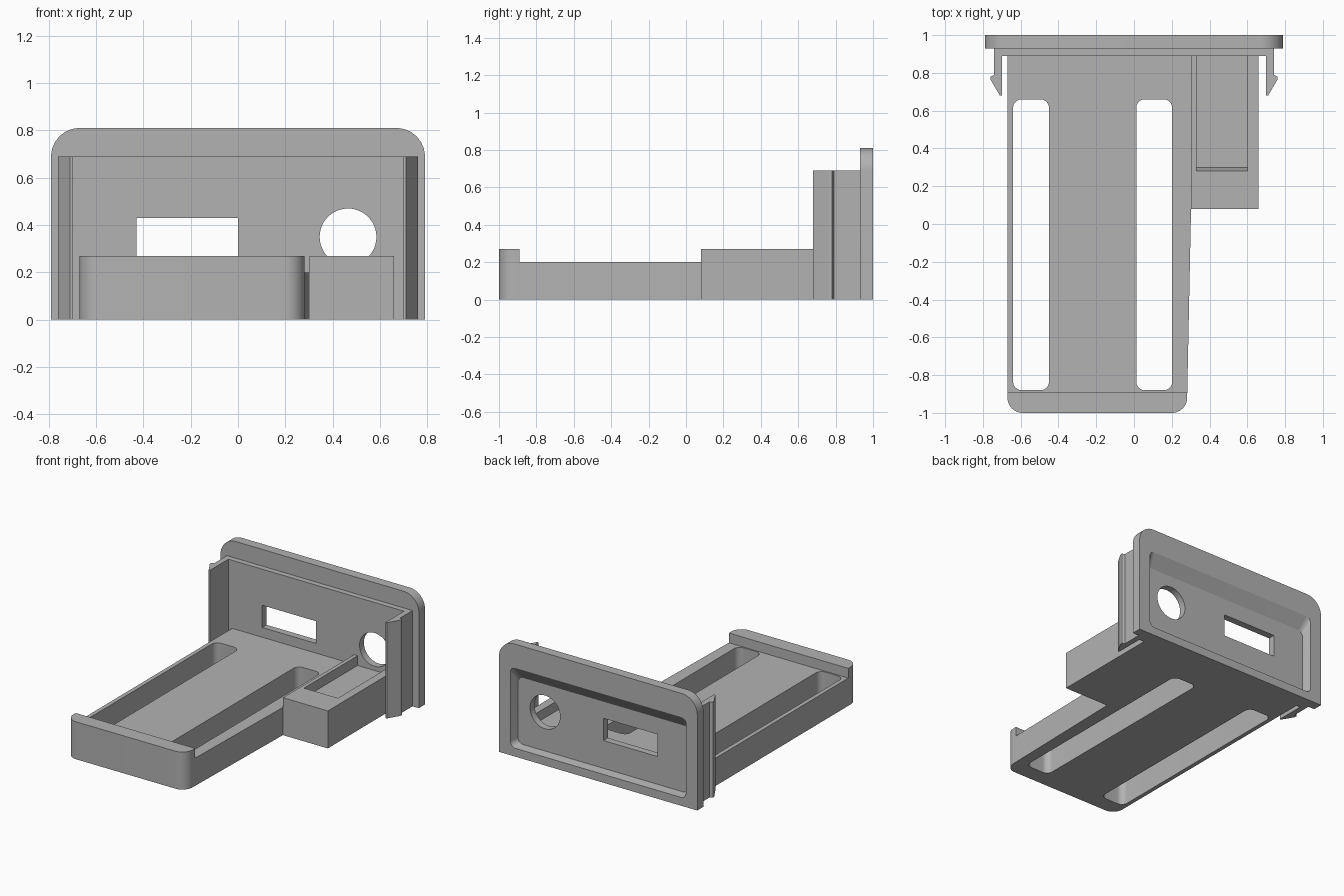
import bpy, bmesh, math
from mathutils import Vector

cube = bpy.data.objects.get("Cube")
if cube:
    bpy.data.objects.remove(cube, do_unlink=True)

grey = bpy.data.materials.new("plain grey")
grey.use_nodes = True
COLOUR = (0.45, 0.45, 0.45, 1)
grey.diffuse_color = COLOUR
grey.node_tree.nodes["Principled BSDF"].inputs["Base Color"].default_value = COLOUR


def outline(corners, steps=8):
    """Corners are (u, v) or (u, v, radius); a radius rounds the corner."""
    pts = []
    for i, c in enumerate(corners):
        p = Vector(c[:2])
        if len(c) < 3:
            pts.append(p)
            continue
        a = (Vector(corners[i - 1][:2]) - p).normalized()
        b = (Vector(corners[(i + 1) % len(corners)][:2]) - p).normalized()
        half = a.angle(b) / 2
        centre = p + (a + b).normalized() * c[2] / math.sin(half)
        start = p + a * c[2] / math.tan(half) - centre
        end = p + b * c[2] / math.tan(half) - centre
        for k in range(steps + 1):
            t = k / steps
            pts.append(centre + start.lerp(end, t).normalized() * c[2])
    return pts


def rect(u0, u1, v0, v1, r=None):
    ring = [(u0, v0), (u1, v0), (u1, v1), (u0, v1)]
    return [c + (r,) for c in ring] if r else ring


def solid(name, corners, lo, hi, axis="z", far=None):
    """Join an outline at lo to one at hi along the axis."""
    def place(p, d):
        return (p.x, p.y, d) if axis == "z" else (p.x, d, p.y)
    bm = bmesh.new()
    near_ring = [bm.verts.new(place(p, lo)) for p in outline(corners)]
    far_ring = [bm.verts.new(place(p, hi)) for p in outline(far or corners)]
    bm.faces.new(near_ring)
    bm.faces.new(far_ring[::-1])
    n = len(near_ring)
    for i in range(n):
        j = (i + 1) % n
        bm.faces.new((near_ring[i], far_ring[i], far_ring[j], near_ring[j]))
    bmesh.ops.recalc_face_normals(bm, faces=bm.faces)
    mesh = bpy.data.meshes.new(name)
    bm.to_mesh(mesh)
    bm.free()
    mesh.materials.append(grey)
    ob = bpy.data.objects.new(name, mesh)
    bpy.context.collection.objects.link(ob)
    return ob


def activate(ob):
    bpy.ops.object.select_all(action="DESELECT")
    ob.select_set(True)
    bpy.context.view_layer.objects.active = ob


def cut(ob, *cutters):
    activate(ob)
    for c in cutters:
        c.hide_render = True
        mod = ob.modifiers.new("cut", "BOOLEAN")
        mod.operation = "DIFFERENCE"
        mod.solver = "EXACT"
        mod.object = c
        bpy.ops.object.modifier_apply(modifier=mod.name)


parts = []

# Face panel: rounded flange and the smaller plate in front of it
flange = solid("panel_flange", [(-.79, 0), (.79, 0), (.79, .81, .12), (-.79, .81, .12)],
               .93, 1, "y")
plate = solid("panel_plate", rect(-.74, .74, 0, .69), .89, .93, "y")

# Openings and the sloped recess in the back of the flange
window = solid("window_cutter", rect(-.43, 0, .27, .43), .8, 1.1, "y")
circle = [(.465 + .12 * math.cos(a), .35 + .12 * math.sin(a))
          for a in (math.tau * i / 48 for i in range(48))]
port = solid("port_cutter", circle, .8, 1.1, "y")
recess = solid("recess_cutter", rect(-.68, .68, .07, .55, .04), .94, 1.001, "y",
               far=rect(-.70, .70, .06, .64, .04))
cut(flange, recess, window, port)
cut(plate, window, port)
parts += [flange, plate]

# Barbed snap clips on both sides
for side, name in ((1, "left_clip"), (-1, "right_clip")):
    profile = [(.74, .89), (.74, .79), (.76, .78), (.76, .765),
               (.71, .68), (.70, .68), (.70, .89)]
    parts.append(solid(name, [(side * x, y) for x, y in profile], 0, .69))

# Tray with two long slots and a raised front lip
tray = solid("tray", [(-.67, -.89), (.282, -.89), (.302, .08), (.302, .89), (-.67, .89)], 0, .2)
slots = [solid("slot_cutter", rect(x, x + .19, -.88, .66, .045), -.1, .4)
         for x in (-.64, .012)]
cut(tray, *slots)
lip = solid("front_lip", [(-.67, -.89), (-.67, -1, .08), (.28, -1, .08), (.282, -.89)], 0, .27)
parts += [tray, lip]

# Side box with a shallow pocket open towards the panel
box = solid("side_box", rect(.302, .66, .08, .89), 0, .27)
pocket = solid("pocket_cutter", rect(.33, .60, .30, .95), .2, .271,
               far=rect(.33, .60, .28, .95))
cut(box, pocket)
parts.append(box)

for c in [window, port, recess, pocket] + slots:
    bpy.data.objects.remove(c, do_unlink=True)

for ob in parts:
    activate(ob)
    bpy.ops.object.shade_smooth_by_angle(angle=math.radians(25))
